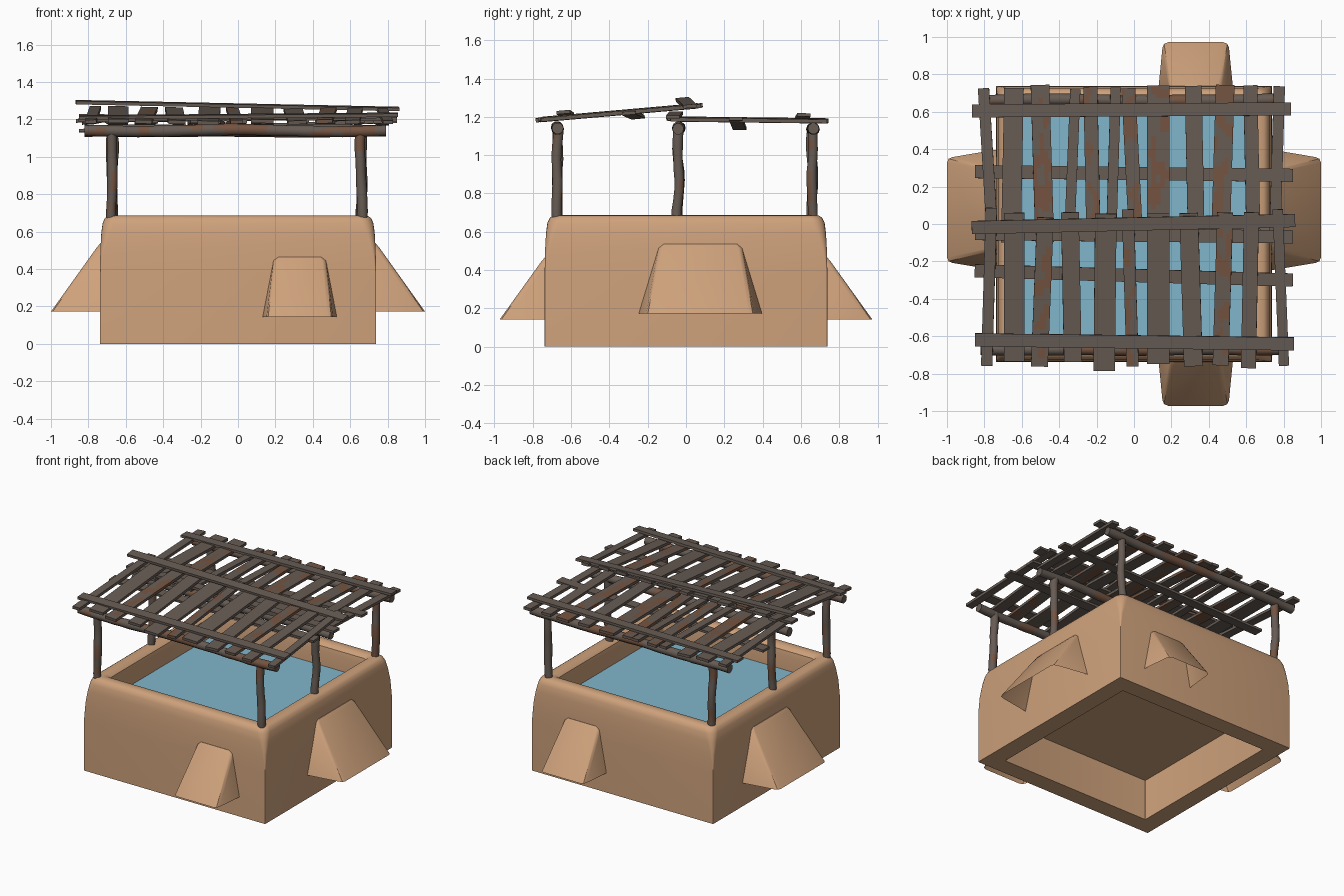
import bpy, bmesh, math, random
from mathutils import Vector, Matrix, noise

if "Cube" in bpy.data.objects:
    bpy.data.objects.remove(bpy.data.objects["Cube"])

random.seed(4)


def material(name, rgb):
    m = bpy.data.materials.new(name)
    m.diffuse_color = (*rgb, 1)
    m.use_nodes = True
    m.node_tree.nodes["Principled BSDF"].inputs["Base Color"].default_value = m.diffuse_color
    return m


CLAY = material("clay", (0.62, 0.36, 0.20))
WATER = material("water", (0.22, 0.47, 0.60))
WOOD = material("weathered_wood", (0.135, 0.106, 0.088))
RUST = material("bare_brown_wood", (0.175, 0.088, 0.052))


def finish(name, bm, mats, smooth=None):
    me = bpy.data.meshes.new(name)
    bm.to_mesh(me)
    bm.free()
    for m in mats:
        me.materials.append(m)
    if smooth:
        me.shade_smooth()
        me.set_sharp_from_angle(angle=math.radians(smooth))
    ob = bpy.data.objects.new(name, me)
    bpy.context.collection.objects.link(ob)
    return ob


def loft(bm, rings, closed=True):
    rows = [[bm.verts.new(p) for p in r] for r in rings]
    n = len(rows[0])
    for a, b in zip(rows, rows[1:]):
        for i in range(n if closed else n - 1):
            j = (i + 1) % n
            bm.faces.new((a[i], a[j], b[j], b[i]))
    return rows


def rounded_square(half, radius, z, seg=5):
    pts = []
    for q in range(4):
        c = q * math.pi / 2
        cx = (half - radius) * (1 if q in (0, 3) else -1)
        cy = (half - radius) * (1 if q in (0, 1) else -1)
        for k in range(seg + 1):
            a = c + k / seg * math.pi / 2
            pts.append((cx + radius * math.cos(a), cy + radius * math.sin(a), z))
    return pts


# Clay basin: hollow below, rounded rim, floor and water inside
bm = bmesh.new()
profile = [(0.61, 0.004, 0.30), (0.61, 0.004, 0), (0.738, 0.003, 0), (0.738, 0.003, 0.38),
           (0.736, 0.02, 0.50), (0.731, 0.045, 0.59), (0.724, 0.06, 0.645), (0.712, 0.06, 0.672),
           (0.695, 0.055, 0.684), (0.665, 0.045, 0.687), (0.635, 0.035, 0.682),
           (0.615, 0.025, 0.665), (0.607, 0.015, 0.63), (0.603, 0.01, 0.50)]
rows = loft(bm, [rounded_square(*p) for p in profile])
bm.faces.new(list(reversed(rows[0])))
finish("clay_basin", bm, [CLAY], 35)

bm = bmesh.new()
bm.faces.new([bm.verts.new((x, y, 0.528)) for x, y in
              ((-.61, -.61), (.61, -.61), (.61, .61), (-.61, .61))])
finish("water_surface", bm, [WATER])


# Flared buttresses, open underneath
def buttress(name, angle, centre, tip, w_wall, w_tip, w_top, z0, z1):
    def path(d, wa, wb, z, r):
        return [(-wa, -0.72, z), (-wb, -(d - r), z), (-wb + r * .3, -(d - r * .3), z), (-wb + r, -d, z),
                (wb - r, -d, z), (wb - r * .3, -(d - r * .3), z), (wb, -(d - r), z), (wa, -0.72, z)]
    bm = bmesh.new()
    rows = loft(bm, [path(tip, w_wall, w_tip, z0, 0.03),
                     path(0.755, w_top + .012, w_top + .01, z1 - .02, 0.02),
                     path(0.738, w_top - .01, w_top - .012, z1, 0.012)], closed=False)
    bm.faces.new(rows[-1])
    bmesh.ops.translate(bm, verts=bm.verts, vec=(centre, 0, 0))
    bmesh.ops.rotate(bm, verts=bm.verts, matrix=Matrix.Rotation(angle, 3, 'Z'))
    finish(name, bm, [CLAY], 35)


for nm, ang, s in (("front", 0, 1), ("back", math.pi, -1)):
    buttress(nm + "_buttress", ang, 0.33 * s, 0.972, 0.20, 0.178, 0.13, 0.143, 0.465)
for nm, ang, s in (("right", math.pi / 2, 1), ("left", -math.pi / 2, -1)):
    buttress(nm + "_buttress", ang, 0.075 * s, 1.0, 0.325, 0.283, 0.208, 0.172, 0.535)


# Round, slightly crooked poles
def pole(name, a, b, radius, bend, steps, sides=10):
    a, b = Vector(a), Vector(b)
    rot = (b - a).to_track_quat('Z', 'Y')
    seed = random.random() * 50
    rings = []
    for i in range(steps + 1):
        t = i / steps
        off = Vector((noise.noise((t * 3, seed, 0)), noise.noise((t * 3, seed, 9)), 0)) * bend
        r = radius * random.uniform(0.94, 1.06)
        rings.append([a.lerp(b, t) + rot @ (off + Vector((r * math.cos(k * math.tau / sides),
                      r * math.sin(k * math.tau / sides), 0))) for k in range(sides)])
    bm = bmesh.new()
    rows = loft(bm, rings)
    bm.faces.new(list(reversed(rows[0])))
    bm.faces.new(rows[-1])
    for f in bm.faces:
        c = f.calc_center_median()
        f.material_index = int(noise.noise((c.x * 6, c.y * 12, c.z * 9 + seed)) > 0.22)
    finish(name, bm, [WOOD, RUST], 45)


for row, y, zt in (("front", -0.67, 1.14), ("middle", -0.04, 1.14), ("back", 0.66, 1.135)):
    for side, x in (("left", -0.672), ("right", 0.66)):
        pole(f"{row}_{side}_post", (x, y, 0.60), (x, y, zt), 0.027, 0.015, 10)
    pole(row + "_log_beam", (-0.82, y, zt), (0.79, y, zt), 0.031, 0.012, 28)


# Planks, the patchy ones cut into small faces
def plank(bm, size, loc, yaw, slope, patchy):
    part = bmesh.new()
    bmesh.ops.create_cube(part, size=1)
    bmesh.ops.scale(part, verts=part.verts, vec=size)
    if patchy:
        for axis, n in ((0, 5), (1, 36)):
            for i in range(1, n):
                co, no = Vector(), Vector()
                co[axis], no[axis] = size[axis] * (i / n - 0.5), 1
                bmesh.ops.bisect_plane(part, geom=part.verts[:] + part.edges[:] + part.faces[:],
                                       plane_co=co, plane_no=no)
        seed = random.random() * 40
        for f in part.faces:
            c = f.calc_center_median()
            f.material_index = int(noise.noise((c.x * 22, c.y * 9, seed)) > 0.12)
    roll = random.uniform(-0.04, 0.04)
    bmesh.ops.transform(part, verts=part.verts, matrix=Matrix.Translation(loc)
                        @ Matrix.Rotation(slope, 4, 'X') @ Matrix.Rotation(yaw, 4, 'Z')
                        @ Matrix.Rotation(roll, 4, 'Y'))
    me = bpy.data.meshes.new("tmp")
    part.to_mesh(me)
    part.free()
    bm.from_mesh(me)
    bpy.data.meshes.remove(me)


def roof(name, planks, patchy, yc, zc, slope, battens):
    bm = bmesh.new()
    for i, (x, w, lean) in enumerate(planks):
        dy = random.uniform(-0.015, 0.015)
        plank(bm, (w, 0.82 + random.uniform(-0.03, 0.03), 0.02),
              (x, yc + dy, zc + dy * math.tan(slope) + random.uniform(-.003, .003)),
              lean, slope, i in patchy)
    finish(name + "_planks", bm, [WOOD, RUST])
    bm = bmesh.new()
    for y, x0, x1, yaw, up in battens:
        plank(bm, (x1 - x0, 0.07, 0.018),
              ((x0 + x1) / 2, y, zc + (y - yc) * math.tan(slope) + up), yaw, slope, False)
    finish(name + "_battens", bm, [WOOD])


# Front roof panel rises to the middle and overlaps the nearly flat back one
roof("front_roof",
     [(-.775, .06, -.03), (-.64, .11, 0), (-.49, .09, -.04), (-.335, .095, .02), (-.155, .115, -.01),
      (-.02, .065, .03), (.13, .12, 0), (.305, .10, .03), (.475, .085, -.03), (.62, .08, -.02),
      (.785, .055, .04)],
     {2, 5, 8}, -0.35, 1.222, math.radians(5),
     [(-.63, -.85, .855, -.012, .020), (0, -.868, .862, .02, .021), (-.275, -.852, .85, -.028, -.020)])
roof("back_roof",
     [(-.78, .06, .06), (-.65, .105, -.02), (-.49, .10, .03), (-.33, .055, -.04), (-.225, .075, .02),
      (-.11, .055, -.03), (-.01, .075, .05), (.13, .12, 0), (.325, .09, .02), (.475, .10, -.03),
      (.63, .075, .02), (.765, .06, -.03)],
     {2, 4, 6, 7, 9}, 0.325, 1.184, math.radians(-0.7),
     [(.61, -.866, .84, .006, .020), (-.06, -.85, .85, -.01, .020), (.27, -.85, .85, -.012, -.020)])
